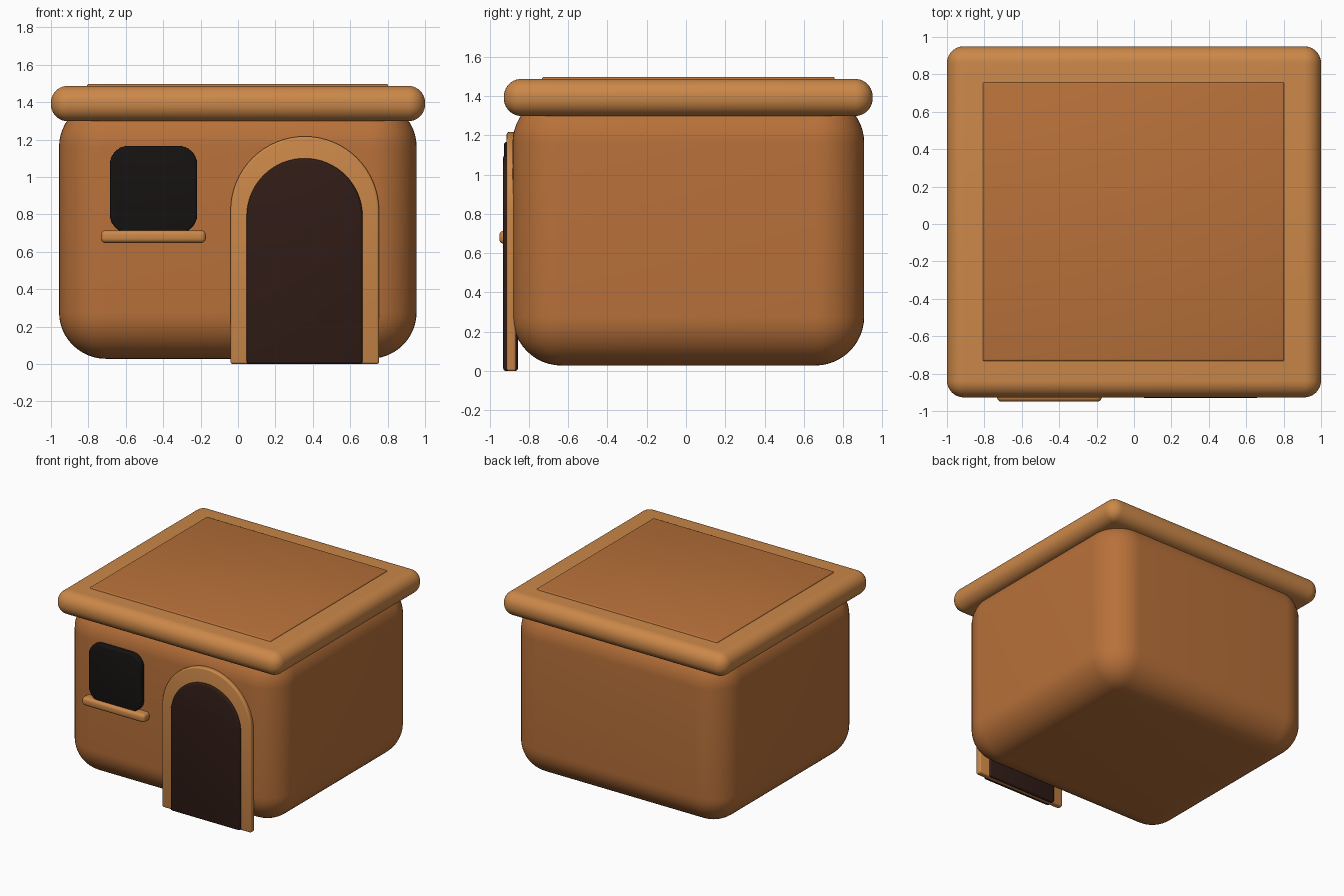
import bpy
import bmesh
from math import cos, sin, pi, radians

if "Cube" in bpy.data.objects:
    bpy.data.objects.remove(bpy.data.objects["Cube"])


def material(name, rgb):
    m = bpy.data.materials.new(name)
    m.diffuse_color = (*rgb, 1)
    m.use_nodes = True
    m.node_tree.nodes["Principled BSDF"].inputs["Base Color"].default_value = m.diffuse_color
    return m


CLAY = material("clay", (0.48, 0.165, 0.042))
TRIM = material("light_clay", (0.60, 0.245, 0.066))
DARK = material("dark_wood", (0.030, 0.0115, 0.008))
BLACK = material("black_opening", (0.008, 0.006, 0.006))


def finish(bm, name, mat, bevel, segments):
    bmesh.ops.recalc_face_normals(bm, faces=bm.faces)
    me = bpy.data.meshes.new(name)
    bm.to_mesh(me)
    bm.free()
    ob = bpy.data.objects.new(name, me)
    bpy.context.collection.objects.link(ob)
    me.materials.append(mat)
    mod = ob.modifiers.new("rounding", 'BEVEL')
    mod.width = bevel
    mod.segments = segments
    mod.limit_method = 'ANGLE'
    mod.angle_limit = radians(40)
    bpy.ops.object.select_all(action='DESELECT')
    ob.select_set(True)
    bpy.context.view_layer.objects.active = ob
    bpy.ops.object.modifier_apply(modifier=mod.name)
    bpy.ops.object.shade_smooth_by_angle(angle=radians(35))
    return ob


def rounded_box(name, x, y, z, mat, bevel, segments):
    bm = bmesh.new()
    bmesh.ops.create_cube(bm, size=1)
    for v in bm.verts:
        v.co = [lo + (c + 0.5) * (hi - lo) for c, (lo, hi) in zip(v.co, (x, y, z))]
    return finish(bm, name, mat, bevel, segments)


def arc(cx, cz, r, a0, a1, n):
    return [(cx + r * cos(a0 + (a1 - a0) * i / n), cz + r * sin(a0 + (a1 - a0) * i / n))
            for i in range(n + 1)]


def slab(name, outline, y0, y1, mat, bevel):
    # Extrude an x-z outline along y
    bm = bmesh.new()
    face = bm.faces.new([bm.verts.new((px, y0, pz)) for px, pz in outline])
    ext = bmesh.ops.extrude_face_region(bm, geom=[face])["geom"]
    for v in ext:
        if isinstance(v, bmesh.types.BMVert):
            v.co.y = y1
    return finish(bm, name, mat, bevel, 3)


def arch(cx, spring, r):
    return [(cx - r, 0), (cx + r, 0)] + arc(cx, spring, r, 0, pi, 32)


# Rounded body, overhanging roof slab and thin roof panel
rounded_box("house_body", (-0.957, 0.955), (-0.883, 0.907), (0.028, 1.41), CLAY, 0.25, 12)
rounded_box("roof_slab", (-1, 1), (-0.927, 0.95), (1.298, 1.487), TRIM, 0.09, 10)
rounded_box("roof_panel", (-0.808, 0.803), (-0.733, 0.757), (1.44, 1.497), CLAY, 0.01, 3)

# Arched door with its surround
slab("door_frame", arch(0.357, 0.82, 0.397), -0.913, -0.865, TRIM, 0.012)
slab("door", arch(0.356, 0.79, 0.31), -0.931, -0.855, DARK, 0.015)

# Window with rounded corners, and sill
x0, x1, z0, z1, r = -0.685, -0.218, 0.70, 1.166, 0.1
window = []
for k, (cx, cz) in enumerate([(x1 - r, z1 - r), (x0 + r, z1 - r), (x0 + r, z0 + r), (x1 - r, z0 + r)]):
    window += arc(cx, cz, r, k * pi / 2, (k + 1) * pi / 2, 8)
slab("window", window, -0.926, -0.85, BLACK, 0.012)
rounded_box("window_sill", (-0.733, -0.172), (-0.95, -0.85), (0.647, 0.715), TRIM, 0.025, 5)
